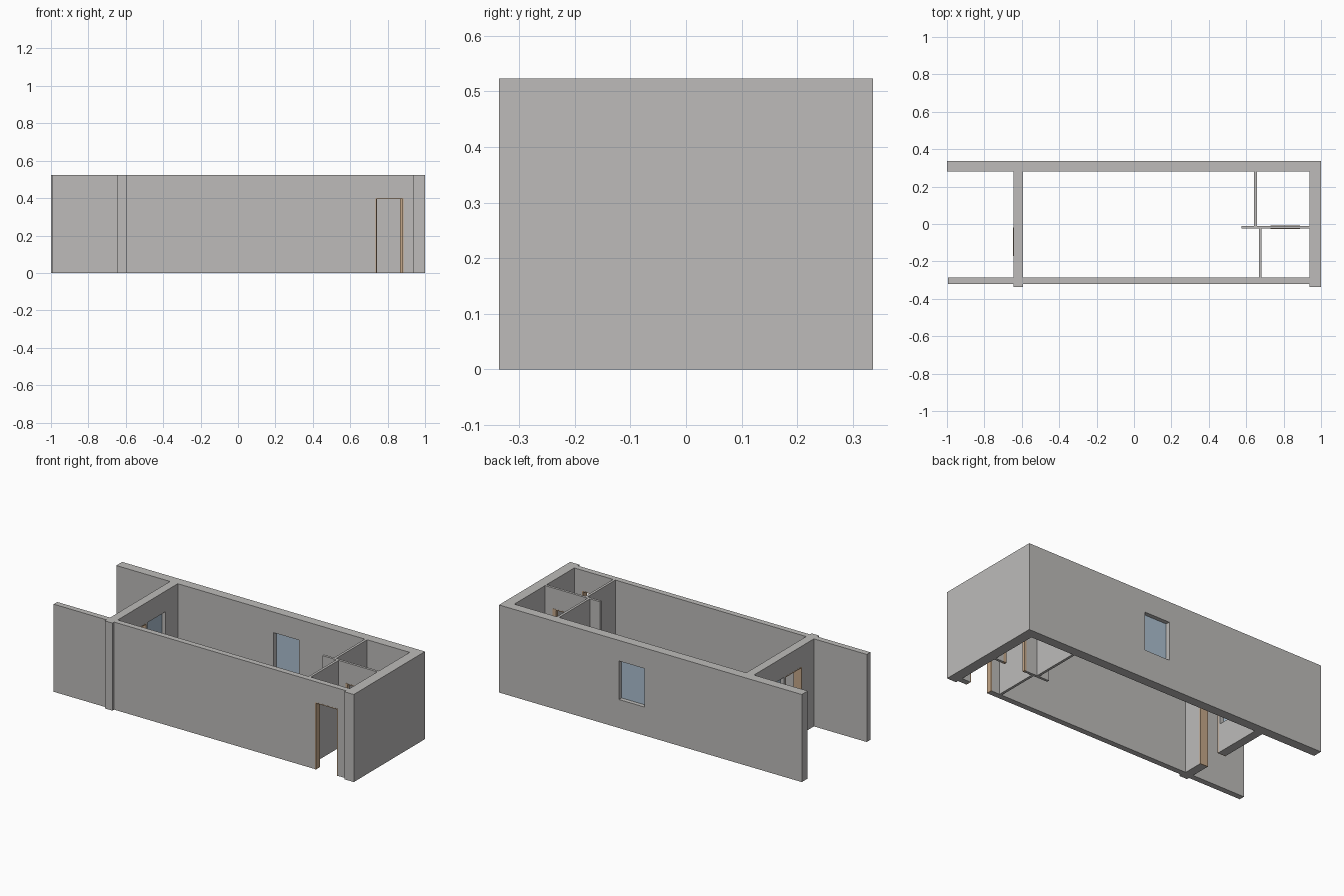
import bpy

old = bpy.data.objects.get("Cube")
if old:
    bpy.data.objects.remove(old)


def material(name, color):
    m = bpy.data.materials.new(name)
    m.use_nodes = True
    m.diffuse_color = (*color, 1)
    m.node_tree.nodes["Principled BSDF"].inputs["Base Color"].default_value = (*color, 1)
    return m


GREY = material("wall grey", (0.51, 0.50, 0.49))
TAN = material("door frame tan", (0.56, 0.39, 0.25))
BLUE = material("window glass blue", (0.41, 0.52, 0.63))

HEIGHT, DOOR_TOP, SILL = 0.523, 0.40, 0.17


def box(name, x, y, z, mat):
    """Box spanning the (min, max) ranges x, y and z."""
    bpy.ops.mesh.primitive_cube_add(size=1)
    ob = bpy.context.object
    ob.name = name
    for v in ob.data.vertices:
        v.co = [r[0] if c < 0 else r[1] for c, r in zip(v.co, (x, y, z))]
    ob.data.materials.append(mat)
    return ob


def wall(name, x, y):
    return box(name, x, y, (0, HEIGHT), GREY)


def cut(target, x, y, z):
    """Cut a box-shaped opening through a wall."""
    cutter = box("cutter", x, y, z, GREY)
    mod = target.modifiers.new("opening", 'BOOLEAN')
    mod.operation = 'DIFFERENCE'
    mod.solver = 'EXACT'
    mod.object = cutter
    bpy.context.view_layer.objects.active = target
    bpy.ops.object.modifier_apply(modifier=mod.name)
    bpy.data.objects.remove(cutter)


def oriented(axis, along, across):
    """Order the two horizontal ranges for a wall running along axis."""
    return (along, across) if axis == 'X' else (across, along)


def door(target, name, axis, along, across, low_post=0.005, high_post=0.005):
    """Doorway with a tan lining on both sides and overhead."""
    a, b = along
    deep = (across[0] - 0.05, across[1] + 0.05)
    lining = (across[0] - 0.001, across[1] + 0.001)
    cut(target, *oriented(axis, along, deep), (-0.1, DOOR_TOP))
    box(name + "_low_jamb", *oriented(axis, (a, a + low_post), lining), (0, DOOR_TOP), TAN)
    box(name + "_high_jamb", *oriented(axis, (b - high_post, b), lining), (0, DOOR_TOP), TAN)
    box(name + "_head", *oriented(axis, (a + low_post, b - high_post), lining),
        (DOOR_TOP - 0.005, DOOR_TOP), TAN)


def window(target, name, axis, along, across):
    """Window opening with a thin pane set mid-wall."""
    mid = sum(across) / 2
    deep = (across[0] - 0.05, across[1] + 0.05)
    cut(target, *oriented(axis, along, deep), (SILL, DOOR_TOP))
    box(name + "_glass", *oriented(axis, along, (mid - 0.003, mid + 0.003)),
        (SILL, DOOR_TOP), BLUE)


# Wall thickness ranges
BACK, FRONT = (0.28, 0.336), (-0.32, -0.286)
CROSS, SPLIT = (-0.645, -0.594), (-0.025, -0.01)

# Outer walls
back_wall = wall("back_wall", (-1, 1), BACK)
front_wall_porch = wall("front_wall_porch", (-0.994, CROSS[0]), FRONT)
front_wall = wall("front_wall", (CROSS[1], 0.938), FRONT)
end_wall = wall("end_wall", (0.938, 1), (-0.336, BACK[0]))
cross_wall = wall("cross_wall", CROSS, (-0.336, BACK[0]))

# Inner partitions
split_wall = wall("room_split_wall", (0.575, 0.938), SPLIT)
wall("back_room_wall", (0.642, 0.657), (SPLIT[1], BACK[0]))
wall("front_room_wall", (0.667, 0.682), (FRONT[1], SPLIT[0]))

# Doors
door(front_wall, "front_door", 'X', (0.735, 0.885), FRONT)
door(split_wall, "inner_door", 'X', (0.73, 0.887), SPLIT, 0.012, 0.022)
door(cross_wall, "porch_door", 'Y', (-0.17, -0.018), CROSS)

# Windows
window(back_wall, "back_window", 'X', (0.04, 0.207), BACK)
window(cross_wall, "porch_window", 'Y', (-0.004, 0.165), CROSS)
